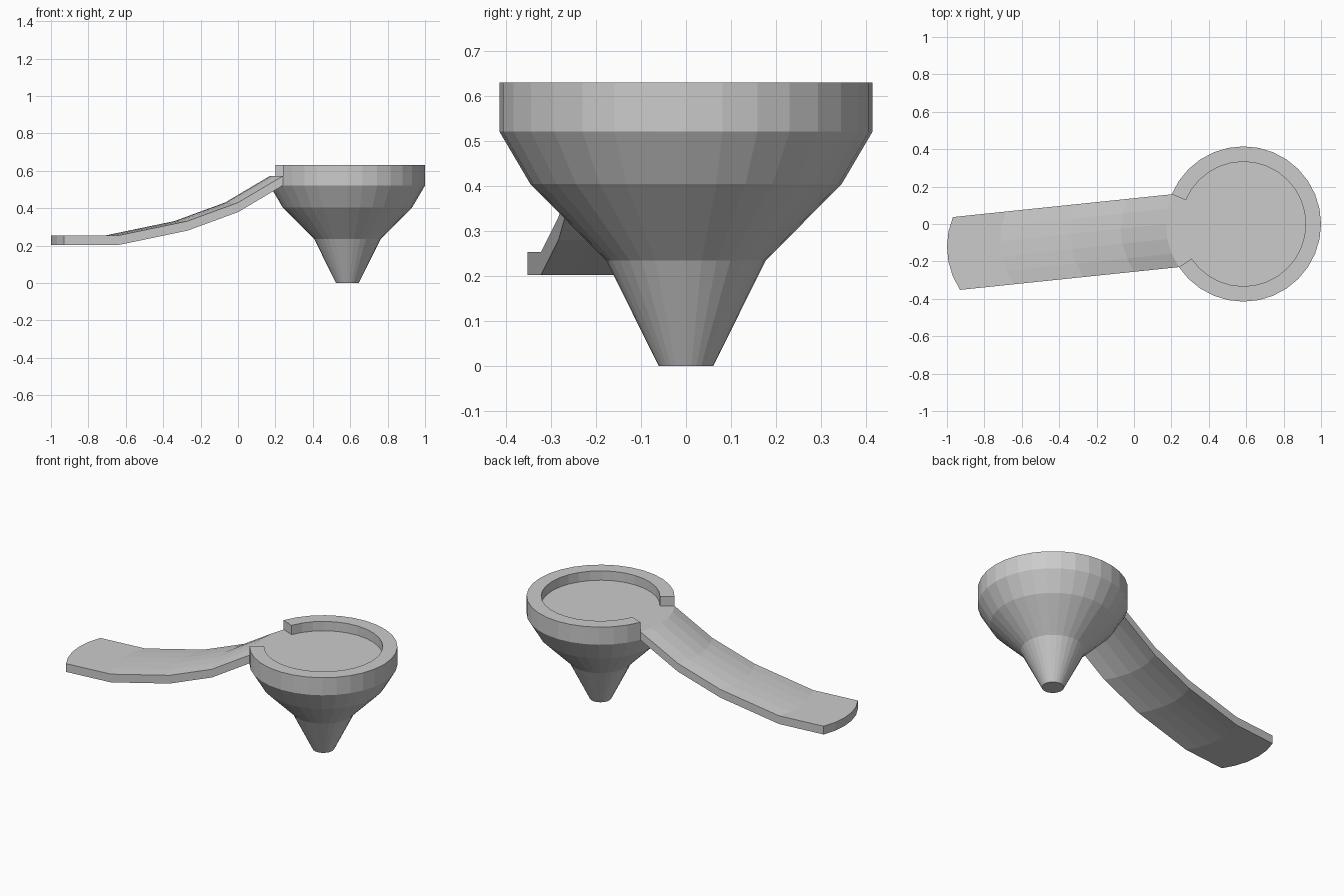
import bpy
import bmesh
from math import cos, sin, pi

if "Cube" in bpy.data.objects:
    bpy.data.objects.remove(bpy.data.objects["Cube"])

SIDES = 32
CX = 0.585            # bowl centre on x
R_OUT, R_IN = 0.415, 0.333
Z_LEDGE, Z_FLOOR, Z_RIM = 0.521, 0.572, 0.63
GAP = range(14, 19)   # rim segments left open where the slide joins


def ring_point(r, k, z):
    a = 2 * pi * k / SIDES
    return (CX + r * cos(a), r * sin(a), z)


def finish(bm, name):
    bmesh.ops.remove_doubles(bm, verts=bm.verts, dist=1e-5)
    bmesh.ops.recalc_face_normals(bm, faces=bm.faces)
    mesh = bpy.data.meshes.new(name)
    bm.to_mesh(mesh)
    bm.free()
    obj = bpy.data.objects.new(name, mesh)
    bpy.context.collection.objects.link(obj)
    return obj


def face(bm, points):
    return bm.faces.new([bm.verts.new(p) for p in points])


def band(bm, k, a, b):
    # one lathe facet between two (radius, height) profile points
    face(bm, [ring_point(a[0], k, a[1]), ring_point(a[0], k + 1, a[1]),
              ring_point(b[0], k + 1, b[1]), ring_point(b[0], k, b[1])])


# Funnel bowl: stepped cone, raised rim with an opening, flat floor
bm = bmesh.new()
cone = [(0.061, 0), (0.177, 0.234), (0.346, 0.404), (R_OUT, Z_LEDGE)]
rim = [(R_OUT, Z_LEDGE), (R_OUT, Z_RIM), (R_IN, Z_RIM), (R_IN, Z_FLOOR)]
opening = [(R_OUT, Z_FLOOR), (R_IN, Z_FLOOR)]
for k in range(SIDES):
    profile = opening if k in GAP else rim
    for line in (cone, profile):
        for a, b in zip(line, line[1:]):
            band(bm, k, a, b)
face(bm, [ring_point(cone[0][0], k, 0) for k in range(SIDES)])
face(bm, [ring_point(R_IN, k, Z_FLOOR) for k in range(SIDES)])
# Cut ends of the rim
for k in (GAP[0], GAP[-1] + 1):
    face(bm, [ring_point(R_OUT, k, Z_FLOOR), ring_point(R_OUT, k, Z_RIM),
              ring_point(R_IN, k, Z_RIM), ring_point(R_IN, k, Z_FLOOR)])
finish(bm, "funnel_bowl")

# Slide: the bowl's edge arc swept down a bent path
path = [(0, Z_FLOOR), (-0.24, 0.43), (-0.51, 0.331), (-0.885, 0.253), (-1.17, 0.253)]
SLOPE = 0.104
THICK = Z_FLOOR - Z_LEDGE
arc = range(GAP[0], GAP[-1] + 2)
bm = bmesh.new()
rings = []
for dx, z in path:
    rows = []
    for h in (z, z - THICK):
        row = []
        for k in arc:
            x, y, _ = ring_point(R_OUT, k, 0)
            row.append(bm.verts.new((x + dx, y + dx * SLOPE, h)))
        rows.append(row)
    rings.append(rows[0] + rows[1][::-1])
n = len(rings[0])
for a, b in zip(rings, rings[1:]):
    for i in range(n):
        j = (i + 1) % n
        bm.faces.new((a[i], a[j], b[j], b[i]))
# Curved end wall
end = rings[-1]
for i in range(len(arc) - 1):
    bm.faces.new((end[i], end[i + 1], end[n - 2 - i], end[n - 1 - i]))
finish(bm, "slide")
